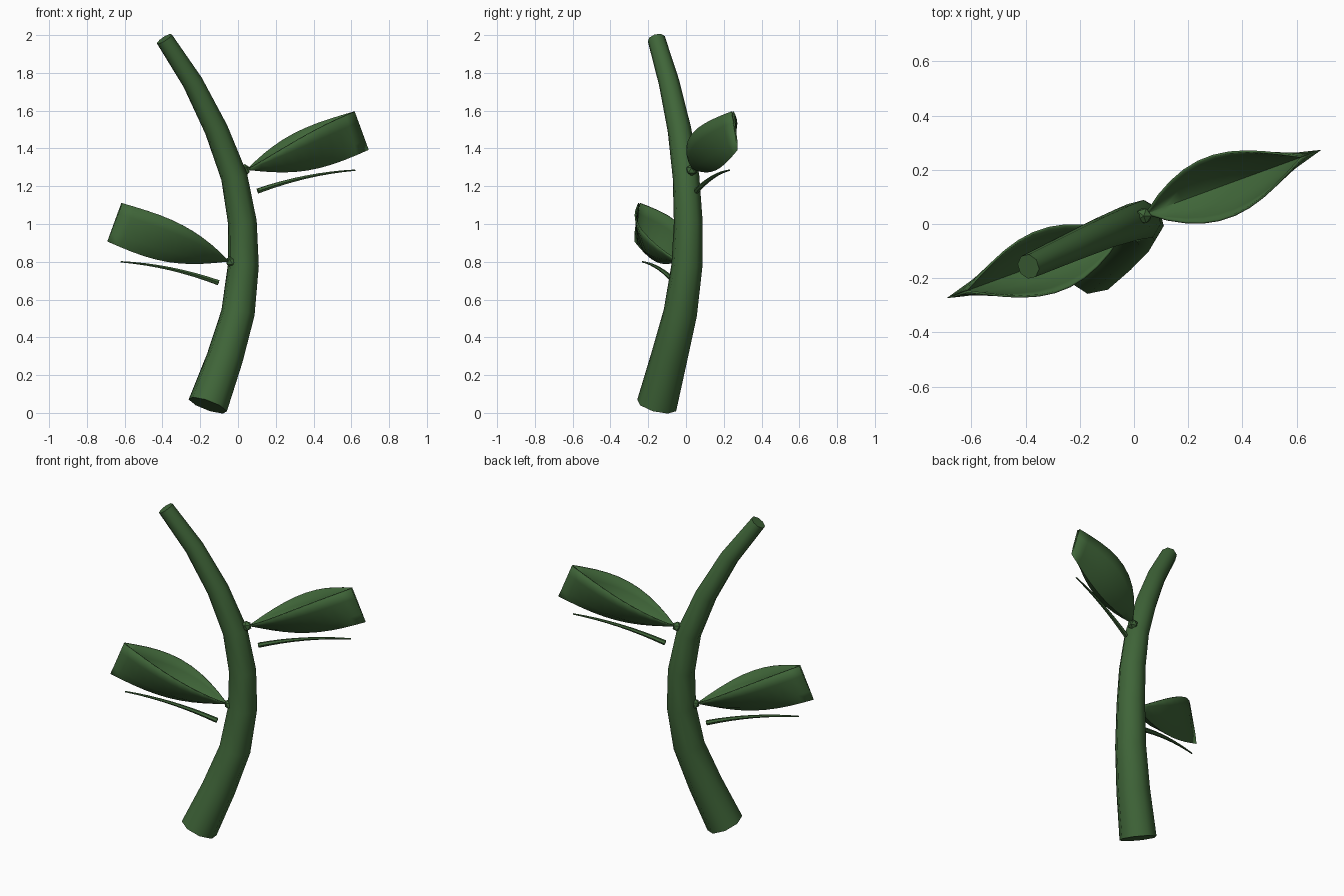
import bpy, bmesh, math
from mathutils import Vector, Matrix

cube = bpy.data.objects.get("Cube")
if cube:
    bpy.data.objects.remove(cube, do_unlink=True)

green = bpy.data.materials.new("leaf_green")
green.use_nodes = True
colour = (0.05, 0.13, 0.04, 1)
green.diffuse_color = colour
green.node_tree.nodes["Principled BSDF"].inputs["Base Color"].default_value = colour


def finish(obj, angle=50):
    bpy.ops.object.select_all(action='DESELECT')
    obj.select_set(True)
    bpy.context.view_layer.objects.active = obj
    if obj.type == 'CURVE':
        bpy.ops.object.convert(target='MESH')
        obj = bpy.context.object
    obj.data.materials.clear()
    obj.data.materials.append(green)
    bpy.ops.object.shade_smooth_by_angle(angle=math.radians(angle))
    return obj


def tube(name, points, resolution):
    """Tapered tube through (x, y, z, radius) points."""
    curve = bpy.data.curves.new(name, 'CURVE')
    curve.dimensions = '3D'
    curve.bevel_depth = 1
    curve.bevel_resolution = resolution
    curve.use_fill_caps = True
    spline = curve.splines.new('POLY')
    spline.points.add(len(points) - 1)
    for p, (x, y, z, r) in zip(spline.points, points):
        p.co = (x, y, z, 1)
        p.radius = r
    obj = bpy.data.objects.new(name, curve)
    bpy.context.collection.objects.link(obj)
    return finish(obj)


def leaf(name, place, rings=10):
    """Folded leaf: a pointed base and a channel that pinches shut at the end."""
    bm = bmesh.new()
    rows = []
    for i in range(rings + 1):
        s = i / rings
        arch = math.sin(math.pi * s)
        width = 0.004 + 0.113 * math.sin(math.pi * s ** 0.9)
        rim = Vector((0.60 * s, 0, 0.305 * s + 0.035 * arch))
        keel = Vector((0.68 * s, 0, 0.105 * s - 0.055 * arch))
        row = []
        for u in (-1, -0.85, -0.5, 0, 0.5, 0.85, 1):
            co = rim.lerp(keel, 1 - u * u)
            co.y = width * u
            row.append(bm.verts.new(co))
        rows.append(row)
    for a, b in zip(rows, rows[1:]):
        for j in range(len(a) - 1):
            bm.faces.new((a[j], b[j], b[j + 1], a[j + 1]))
    bm.normal_update()
    mesh = bpy.data.meshes.new(name)
    bm.to_mesh(mesh)
    bm.free()
    obj = bpy.data.objects.new(name, mesh)
    bpy.context.collection.objects.link(obj)
    obj.matrix_world = place @ Matrix.Translation((0.05, 0.04, 1.29)) @ Matrix.Rotation(math.radians(20), 4, 'Z')
    solid = obj.modifiers.new("thickness", 'SOLIDIFY')
    solid.thickness = 0.008
    solid.offset = 0
    return finish(obj)


# Main stem
tube("stem", [(-0.16, -0.155, 0.04, 0.108), (-0.07, -0.09, 0.29, 0.098),
              (0, -0.03, 0.53, 0.09), (0.028, 0.005, 0.78, 0.083),
              (0.023, 0.012, 1.01, 0.077), (-0.02, 0, 1.25, 0.071),
              (-0.115, -0.035, 1.5, 0.063), (-0.24, -0.09, 1.75, 0.055),
              (-0.39, -0.157, 1.98, 0.047)], 2)

# Two opposite leaf groups: the lower is the upper one turned half round
lower = Matrix.Translation((0, 0, -0.485)) @ Matrix.Rotation(math.pi, 4, 'Z')
for side, place in (("upper", Matrix.Identity(4)), ("lower", lower)):
    leaf(side + "_leaf", place)

    # Fine rib hanging beneath the leaf
    rib = []
    for i in range(9):
        t = i / 8
        rib.append((0.105 + 0.515 * t, 0.055 + 0.175 * t,
                    1.175 + 0.185 * t - 0.075 * t * t, 0.015 - 0.011 * t))
    tube(side + "_rib", rib, 1).matrix_world = place

    # Bud joining leaf and stem
    bpy.ops.mesh.primitive_ico_sphere_add(subdivisions=1, radius=0.032)
    bud = bpy.context.object
    bud.name = side + "_bud"
    bud.matrix_world = place @ Matrix.Translation((0.036, 0.03, 1.285))
    finish(bud, 30)
